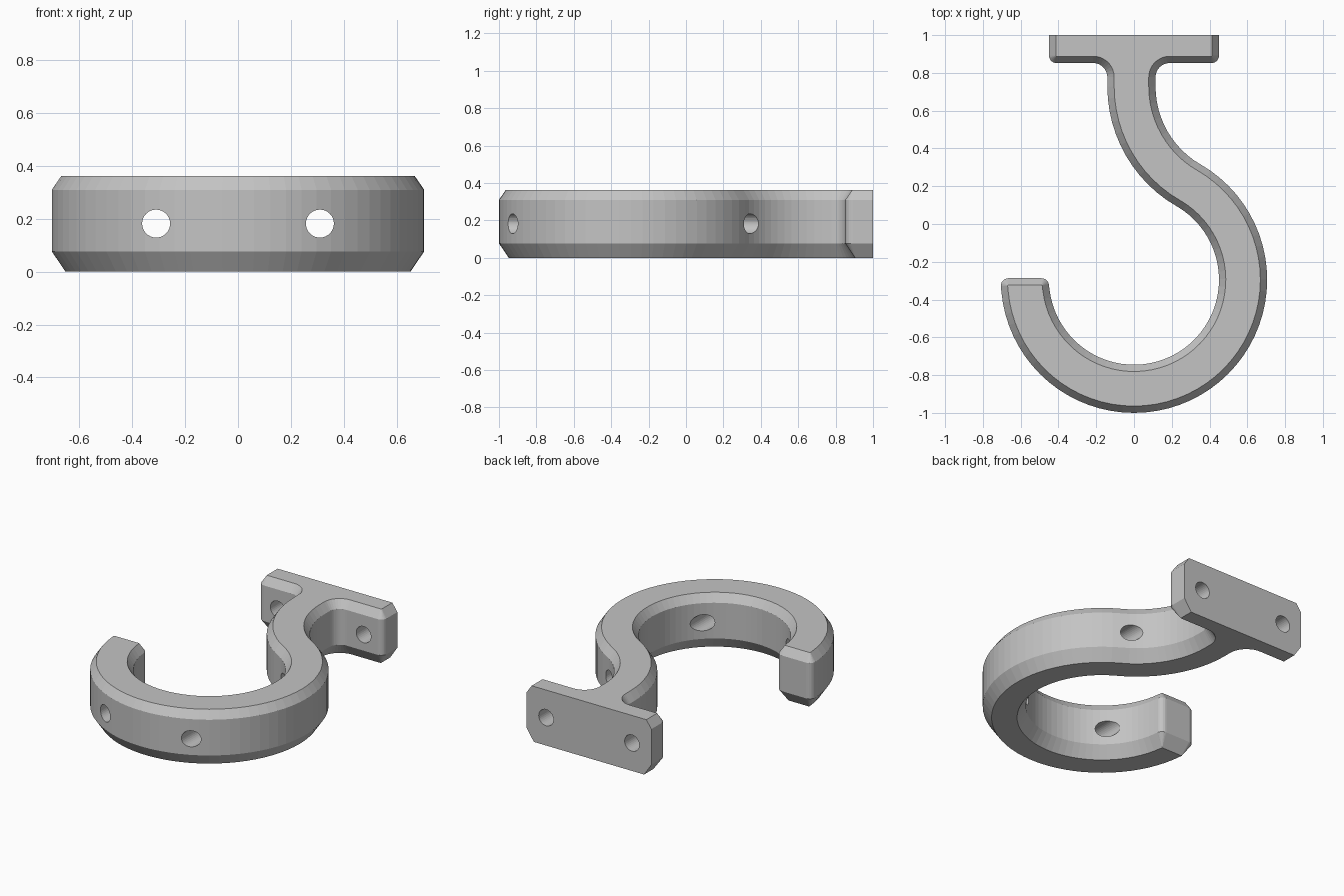
import bpy, bmesh
from math import radians, cos, sin, pi

if "Cube" in bpy.data.objects:
    bpy.data.objects.remove(bpy.data.objects["Cube"])

# Main dimensions
HALF_PLATE, PLATE_FRONT, BACK = 0.45, 0.852, 1.0
R_IN, R_OUT, HOOK_Y = 0.45, 0.705, -0.295
NECK_X, NECK_Y, N_IN, N_OUT = 0.591, 0.728, 0.477, 0.732
TIP_Y, CORNER, FILLET = -0.287, 0.04, 0.075
HEIGHT, HOLE_X, HOLE_Z, HOLE_R = 0.362, 0.31, 0.182, 0.053


def arc(cx, cy, r, a0, a1, step=5):
    n = max(2, round(abs(a1 - a0) / step))
    angles = [radians(a0 + (a1 - a0) * i / n) for i in range(n + 1)]
    return [(cx + r * cos(a), cy + r * sin(a)) for a in angles]


def outline(d):
    """Hook outline moved inwards by d; the back face stays in place."""
    r = max(CORNER - d, 0.002)
    side, front = HALF_PLATE - d, PLATE_FRONT + d
    left, right = NECK_X - N_OUT, NECK_X - N_IN
    fy, tip = PLATE_FRONT - FILLET, TIP_Y - d - r
    pts = [(-side, BACK)]
    # Left half of the plate, neck, and inside of the hook
    pts += arc(r - side, front + r, r, 180, 270, 15)
    pts += arc(left - FILLET, fy, FILLET + d, 90, 0, 10)
    pts += arc(NECK_X, NECK_Y, N_OUT - d, 180, 240)[:-1]
    pts += arc(0, HOOK_Y, R_IN + d, 60, -173)
    # Rounded tip
    pts += arc(-R_IN - d - r, tip, r, 0, 90, 15)
    pts += arc(-R_OUT + d + r, tip, r, 90, 180, 15)
    # Outside of the hook, neck, and right half of the plate
    pts += arc(0, HOOK_Y, R_OUT - d, 185, 420)
    pts += arc(NECK_X, NECK_Y, N_IN + d, 240, 180)[1:]
    pts += arc(right + FILLET, fy, FILLET + d, 180, 90, 10)
    pts += arc(side - r, front + r, r, 270, 360, 15)
    return pts + [(side, BACK)]


# Solid with chamfered lower and upper rims
layers = [(0, 0.052), (0.077, 0), (0.31, 0), (HEIGHT, 0.036)]
bm = bmesh.new()
rings = [[bm.verts.new((x, y, z)) for x, y in outline(d)] for z, d in layers]
for low, high in zip(rings, rings[1:]):
    for i in range(len(low)):
        j = (i + 1) % len(low)
        bm.faces.new((low[i], low[j], high[j], high[i]))
bm.faces.new(rings[0][::-1])
bm.faces.new(rings[-1])
bmesh.ops.recalc_face_normals(bm, faces=bm.faces)
mesh = bpy.data.meshes.new("wall_hook")
bm.to_mesh(mesh)
bm.free()
hook = bpy.data.objects.new("wall_hook", mesh)
bpy.context.collection.objects.link(hook)

grey = bpy.data.materials.new("light_grey")
grey.use_nodes = True
colour = (0.55, 0.55, 0.55, 1)
grey.diffuse_color = colour
grey.node_tree.nodes["Principled BSDF"].inputs["Base Color"].default_value = colour
mesh.materials.append(grey)

# Two screw holes drilled front to back through everything
for side in (-1, 1):
    bpy.ops.mesh.primitive_cylinder_add(
        vertices=32, radius=HOLE_R, depth=3,
        location=(side * HOLE_X, 0, HOLE_Z), rotation=(pi / 2, 0, 0))
    drill = bpy.context.object
    drill.name = "hole_cutter"
    drill.hide_render = True
    drill.data.materials.append(grey)
    cut = hook.modifiers.new("screw_hole", "BOOLEAN")
    cut.operation, cut.solver, cut.object = "DIFFERENCE", "EXACT", drill
    bpy.context.view_layer.objects.active = hook
    bpy.ops.object.modifier_apply(modifier=cut.name)
    bpy.data.objects.remove(drill)
